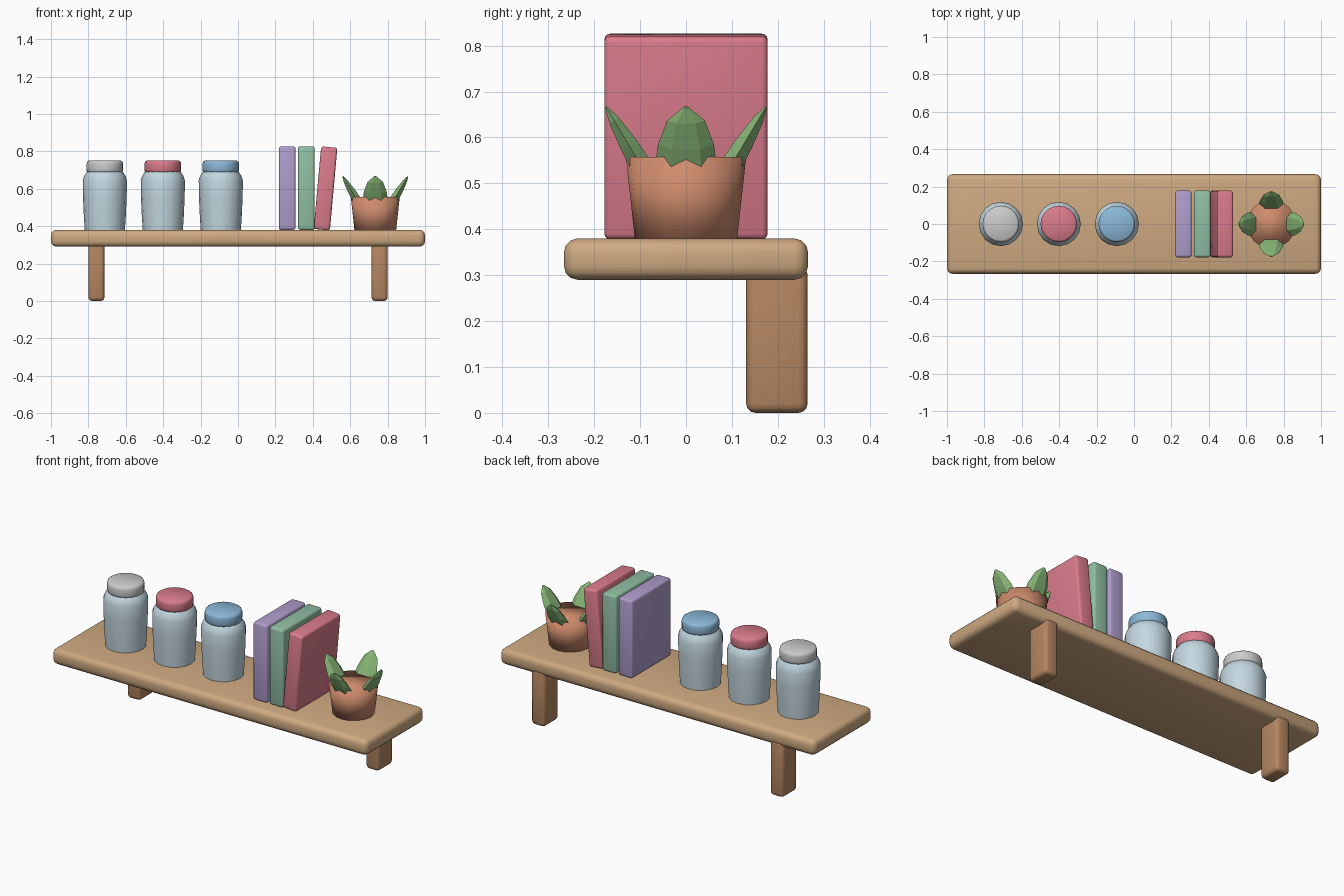
import bpy, bmesh, math
from mathutils import Matrix, Vector

if "Cube" in bpy.data.objects:
    bpy.data.objects.remove(bpy.data.objects["Cube"])


def material(name, rgb):
    m = bpy.data.materials.new(name)
    m.diffuse_color = (*rgb, 1)
    m.use_nodes = True
    m.node_tree.nodes["Principled BSDF"].inputs["Base Color"].default_value = m.diffuse_color
    return m


WOOD = material("light_wood", (0.62, 0.40, 0.22))
DARK = material("dark_wood", (0.46, 0.24, 0.12))
GLASS = material("glass", (0.55, 0.68, 0.75))
CLAY = material("clay", (0.62, 0.26, 0.15))
GREEN = material("leaf_green", (0.24, 0.46, 0.18))
PINK = material("pink", (0.70, 0.20, 0.26))
BLUE = material("blue", (0.26, 0.48, 0.68))
MINT = material("mint", (0.28, 0.52, 0.37))
LILAC = material("lilac", (0.43, 0.34, 0.60))


def finish(name, bm, mat, angle=None):
    bmesh.ops.recalc_face_normals(bm, faces=bm.faces)
    me = bpy.data.meshes.new(name)
    bm.to_mesh(me)
    bm.free()
    ob = bpy.data.objects.new(name, me)
    bpy.context.collection.objects.link(ob)
    if mat:
        me.materials.append(mat)
    if angle:
        bpy.ops.object.select_all(action='DESELECT')
        ob.select_set(True)
        bpy.context.view_layer.objects.active = ob
        bpy.ops.object.shade_smooth_by_angle(angle=math.radians(angle))
    return ob


def box(name, center, size, bevel, mat, tilt=0.0):
    bm = bmesh.new()
    bmesh.ops.create_cube(bm, size=1, matrix=Matrix.Diagonal((*size, 1)))
    bmesh.ops.bevel(bm, geom=bm.edges[:], offset=bevel, segments=3, profile=0.5,
                    affect='EDGES', clamp_overlap=True)
    bm.transform(Matrix.Translation(center) @ Matrix.Rotation(tilt, 4, 'Y'))
    return finish(name, bm, mat, 40)


def loft(bm, rings):
    """Bridge successive rings of points and cap both ends."""
    loops = [[bm.verts.new(p) for p in ring] for ring in rings]
    for a, b in zip(loops, loops[1:]):
        for i in range(len(a)):
            j = (i + 1) % len(a)
            bm.faces.new((a[i], a[j], b[j], b[i]))
    bm.faces.new(loops[0][::-1])
    bm.faces.new(loops[-1])


def turned(name, x, profile, sides, mat, angle):
    bm = bmesh.new()
    loft(bm, [[(x + r * math.cos(k * math.tau / sides), r * math.sin(k * math.tau / sides), z)
               for k in range(sides)] for r, z in profile])
    return finish(name, bm, mat, angle)


# Shelf board and its two wall brackets
box("shelf_board", (0, 0, 0.335), (2, 0.532, 0.09), 0.03, WOOD)
for side, x in (("left", -0.757), ("right", 0.757)):
    box(side + "_bracket", (x, 0.198, 0.16), (0.086, 0.134, 0.32), 0.02, DARK)

# Three jars with coloured lids
for i, lid in enumerate((None, PINK, BLUE)):
    x = -0.712 + 0.31 * i
    turned(f"jar_{i + 1}", x, [(0.107, 0.375), (0.112, 0.45), (0.117, 0.56), (0.118, 0.645),
                               (0.111, 0.667), (0.098, 0.688), (0.085, 0.70)], 16, GLASS, 50)
    turned(f"jar_lid_{i + 1}", x, [(0.088, 0.686), (0.095, 0.69), (0.098, 0.70), (0.098, 0.733),
                                   (0.095, 0.744), (0.086, 0.75)], 20, lid, 50)

# Two upright books and one leaning
box("book_1", (0.263, 0, 0.603), (0.09, 0.356, 0.446), 0.013, LILAC)
box("book_2", (0.365, 0, 0.603), (0.09, 0.356, 0.446), 0.013, MINT)
box("leaning_book", (0.468, 0, 0.602), (0.087, 0.356, 0.443), 0.013, PINK, 0.09)

# Plant pot
POT_X = 0.734
turned("plant_pot", POT_X, [(0.111, 0.375), (0.131, 0.557)], 16, CLAY, 120)

# Four faceted leaves leaning out of the pot: (distance from tip, half width, half thickness)
LEAF = [(0.185, 0.045, 0.020), (0.14, 0.066, 0.026), (0.095, 0.061, 0.023),
        (0.034, 0.041, 0.014), (0.0, 0.006, 0.003)]
for i in range(4):
    bm = bmesh.new()
    loft(bm, [[(t * math.sin(k * math.tau / 6), w * math.cos(k * math.tau / 6), -d)
               for k in range(6)] for d, w, t in LEAF])
    bm.transform(Matrix.Translation((POT_X, 0, 0)) @ Matrix.Rotation(i * math.pi / 2, 4, 'Z')
                 @ Matrix.Translation((0.174, 0, 0.666)) @ Matrix.Rotation(math.radians(31), 4, 'Y'))
    finish(f"leaf_{i + 1}", bm, GREEN)
